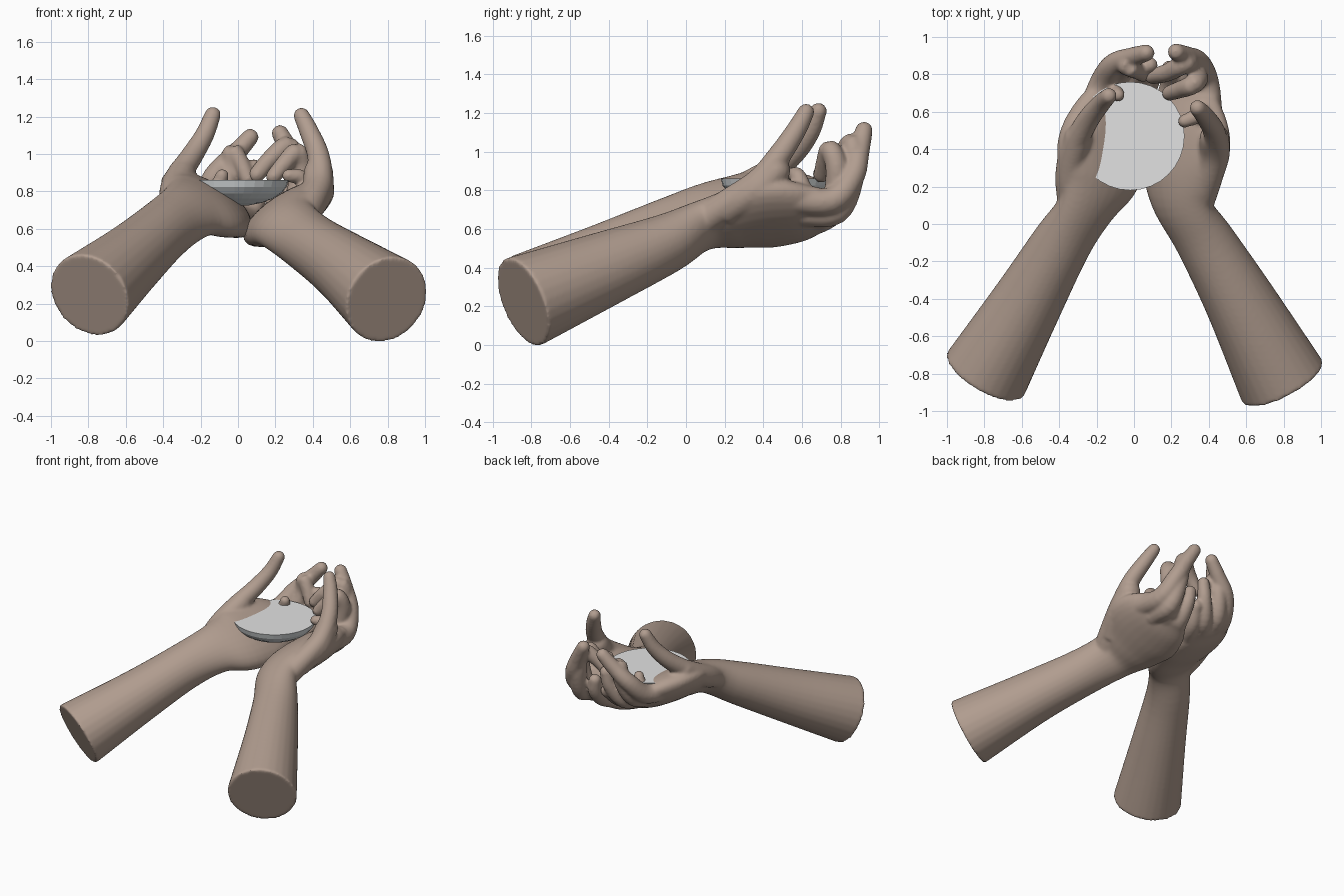
import bpy, bmesh, math
from mathutils import Vector


def material(name, color):
    m = bpy.data.materials.new(name)
    m.diffuse_color = (*color, 1)
    return m


skin = material("skin", (0.44, 0.337, 0.277))
silver = material("grey", (0.67, 0.70, 0.71))
water = material("pale_grey", (0.76, 0.76, 0.76))


def spline(rows, steps=5):
    """Catmull-Rom interpolation through rows of numbers."""
    rows = [Vector(r) for r in rows]
    p = [2 * rows[0] - rows[1]] + rows + [2 * rows[-1] - rows[-2]]
    out = []
    for i in range(1, len(p) - 2):
        a, b, c, d = p[i - 1:i + 3]
        for s in range(steps):
            t = s / steps
            out.append(0.5 * (2 * b + (c - a) * t + (2 * a - 5 * b + 4 * c - d) * t * t
                              + (3 * b - a - 3 * c + d) * t ** 3))
    return out + [rows[-1]]


def loft(bm, rows, tilt, sides=28):
    """Round-tipped tube through rows of (x, y, z, half width, half thickness)."""
    pts = spline(rows)
    count = len(pts)
    rings = []
    for i, r in enumerate(pts):
        c = Vector(r[:3])
        t = (Vector(pts[min(i + 1, count - 1)][:3]) - Vector(pts[max(i - 1, 0)][:3])).normalized()
        w = Vector((math.cos(tilt), 0, math.sin(tilt)))
        w = (w - t * w.dot(t)).normalized()
        rings.append((c, t, w, t.cross(w), r[3], r[4]))
    # dome over the last ring
    c, t, w, n, a, b = rings[-1]
    for k in range(1, 6):
        u = k * math.pi / 2 / 5.3
        rings.append((c + t * b * math.sin(u), t, w, n, a * math.cos(u), b * math.cos(u)))
    loops = []
    for c, t, w, n, a, b in rings:
        loops.append([bm.verts.new(c + w * a * math.cos(f) + n * b * math.sin(f))
                      for f in (2 * math.pi * j / sides for j in range(sides))])
    faces = [bm.faces.new(loops[0]), bm.faces.new(loops[-1])]
    for p, q in zip(loops, loops[1:]):
        for j in range(sides):
            k = (j + 1) % sides
            faces.append(bm.faces.new((p[j], p[k], q[k], q[j])))
    bmesh.ops.recalc_face_normals(bm, faces=faces)


def finger(bm, path, r0, r1):
    n = len(path) - 1
    rows = [(*p, r0 + (r1 - r0) * i / n, r0 + (r1 - r0) * i / n) for i, p in enumerate(path)]
    loft(bm, rows, 0.1, 16)


def hand(name, arm, tilt, digits):
    bm = bmesh.new()
    loft(bm, arm, math.radians(tilt))
    for path, r0, r1 in digits:
        finger(bm, path, r0, r1)
    me = bpy.data.meshes.new(name)
    bm.to_mesh(me)
    bm.free()
    ob = bpy.data.objects.new(name, me)
    bpy.context.collection.objects.link(ob)
    me.materials.append(skin)
    bpy.context.view_layer.objects.active = ob
    ob.select_set(True)
    # fuse palm and fingers into one soft skin
    rm = ob.modifiers.new("fuse", 'REMESH')
    rm.mode = 'VOXEL'
    rm.voxel_size = 0.011
    sm = ob.modifiers.new("soften", 'SMOOTH')
    sm.factor = 0.5
    sm.iterations = 7
    for m in ("fuse", "soften"):
        bpy.ops.object.modifier_apply(modifier=m)
    bpy.ops.object.shade_smooth()
    ob.select_set(False)


# right forearm and hand
hand("right_hand", [
    (0.795, -0.845, 0.222, 0.243, 0.243), (0.57, -0.42, 0.395, 0.188, 0.195),
    (0.385, -0.10, 0.525, 0.165, 0.15), (0.265, 0.09, 0.62, 0.175, 0.11),
    (0.25, 0.25, 0.655, 0.232, 0.115), (0.27, 0.42, 0.68, 0.28, 0.115),
    (0.28, 0.57, 0.69, 0.25, 0.105), (0.29, 0.68, 0.70, 0.19, 0.08)], 32, [
    # thumb
    ([(0.335, 0.09, 0.645), (0.395, 0.24, 0.745), (0.438, 0.38, 0.85), (0.43, 0.49, 0.99),
      (0.38, 0.575, 1.12), (0.34, 0.62, 1.205)], 0.085, 0.044),
    # base of the thumb
    ([(0.36, 0.20, 0.70), (0.425, 0.36, 0.80), (0.43, 0.46, 0.90)], 0.09, 0.08),
    # index finger
    ([(0.40, 0.52, 0.76), (0.385, 0.75, 0.745), (0.345, 0.86, 0.87),
      (0.285, 0.895, 1.0), (0.225, 0.92, 1.11)], 0.08, 0.046),
    # middle finger
    ([(0.33, 0.60, 0.68), (0.33, 0.78, 0.69), (0.31, 0.86, 0.86), (0.275, 0.86, 1.04),
      (0.18, 0.81, 0.98), (0.10, 0.79, 0.89)], 0.07, 0.044),
    # ring finger
    ([(0.25, 0.60, 0.65), (0.29, 0.75, 0.70), (0.34, 0.78, 0.90), (0.315, 0.745, 1.01),
      (0.25, 0.72, 0.95), (0.19, 0.70, 0.88)], 0.07, 0.042),
    # little finger
    ([(0.38, 0.62, 0.76), (0.34, 0.58, 0.87), (0.27, 0.55, 0.885)], 0.05, 0.036),
    # heel of the curled fingers
    ([(0.15, 0.56, 0.62), (0.19, 0.72, 0.65), (0.20, 0.81, 0.74), (0.19, 0.83, 0.83)],
     0.065, 0.045),
])

# left forearm and hand
hand("left_hand", [
    (-0.795, -0.805, 0.245, 0.237, 0.237), (-0.565, -0.41, 0.445, 0.188, 0.19),
    (-0.385, -0.10, 0.605, 0.165, 0.15), (-0.255, 0.09, 0.70, 0.18, 0.11),
    (-0.185, 0.25, 0.72, 0.25, 0.115), (-0.165, 0.42, 0.73, 0.28, 0.115),
    (-0.13, 0.57, 0.73, 0.24, 0.105), (-0.10, 0.68, 0.73, 0.18, 0.08)], -32, [
    # thumb
    ([(-0.32, 0.08, 0.71), (-0.345, 0.25, 0.79), (-0.325, 0.40, 0.87), (-0.25, 0.55, 0.985),
      (-0.18, 0.64, 1.10), (-0.135, 0.685, 1.21)], 0.085, 0.044),
    # base of the thumb
    ([(-0.33, 0.18, 0.755), (-0.335, 0.32, 0.82), (-0.30, 0.46, 0.90)], 0.085, 0.075),
    # index finger
    ([(-0.24, 0.54, 0.78), (-0.175, 0.74, 0.79), (-0.11, 0.85, 0.90),
      (-0.015, 0.89, 1.0), (0.065, 0.915, 1.09)], 0.078, 0.046),
    # middle finger
    ([(-0.15, 0.60, 0.72), (-0.10, 0.77, 0.75), (-0.05, 0.85, 0.90), (-0.03, 0.84, 1.01),
      (0.015, 0.82, 0.95), (0.05, 0.80, 0.87)], 0.067, 0.042),
    # ring finger
    ([(-0.07, 0.60, 0.68), (0.0, 0.75, 0.70), (0.06, 0.83, 0.82), (0.085, 0.85, 0.93)],
     0.067, 0.043),
    # little finger
    ([(-0.13, 0.66, 0.76), (-0.10, 0.70, 0.84), (-0.085, 0.69, 0.885)], 0.05, 0.036),
    # heel of the curled fingers
    ([(0.0, 0.55, 0.65), (0.06, 0.70, 0.67), (0.11, 0.80, 0.76)], 0.065, 0.045),
])

# shallow faceted bowl with a steep rim, closed by a flat water surface
bm = bmesh.new()
cx, cy, top, rim, depth, sides = -0.02, 0.47, 0.86, 0.29, 0.14, 32
rings = []
for k in range(6, 0, -1):
    a = math.pi / 2 * k / 6
    r, z = rim * math.sin(a), top - depth * math.cos(a)
    rings.append([bm.verts.new((cx + r * math.cos(2 * math.pi * j / sides),
                                cy + r * math.sin(2 * math.pi * j / sides), z))
                  for j in range(sides)])
bm.faces.new(rings[0]).material_index = 1
bm.faces.new(rings[-1])
for p, q in zip(rings, rings[1:]):
    for j in range(sides):
        k = (j + 1) % sides
        bm.faces.new((p[j], p[k], q[k], q[j]))
bmesh.ops.recalc_face_normals(bm, faces=bm.faces[:])
me = bpy.data.meshes.new("bowl")
bm.to_mesh(me)
bm.free()
me.materials.append(silver)
me.materials.append(water)
bpy.context.collection.objects.link(bpy.data.objects.new("bowl", me))
